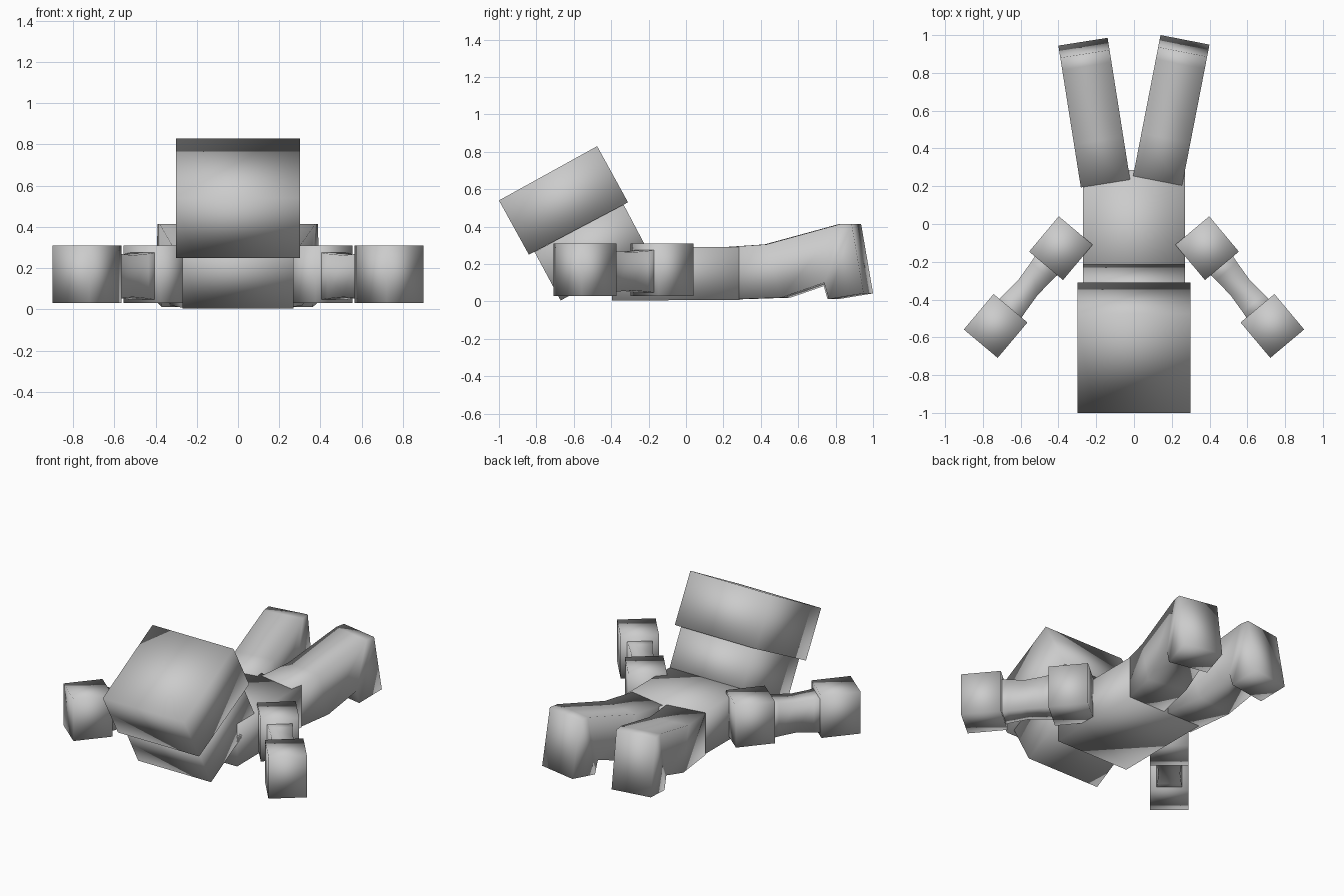
import bpy, math
from mathutils import Matrix, Vector

if "Cube" in bpy.data.objects:
    bpy.data.objects.remove(bpy.data.objects["Cube"])

grey = bpy.data.materials.new("plain grey")
grey.diffuse_color = (0.6, 0.6, 0.6, 1)
grey.use_nodes = True
grey.node_tree.nodes["Principled BSDF"].inputs["Base Color"].default_value = grey.diffuse_color


def make(name, verts, faces):
    mesh = bpy.data.meshes.new(name)
    mesh.from_pydata([tuple(v) for v in verts], [], faces)
    mesh.materials.append(grey)
    for p in mesh.polygons:
        p.use_smooth = True
    ob = bpy.data.objects.new(name, mesh)
    bpy.context.collection.objects.link(ob)
    return ob


def loft(name, rings, matrix=None):
    """Skin a row of four-cornered rings and cap both ends."""
    m = matrix or Matrix()
    verts = [m @ Vector(v) for r in rings for v in r]
    faces = [(3, 2, 1, 0)]
    for i in range(len(rings) - 1):
        for j in range(4):
            a, b = 4 * i + j, 4 * i + (j + 1) % 4
            faces.append((a, b, b + 4, a + 4))
    n = 4 * (len(rings) - 1)
    faces.append((n, n + 1, n + 2, n + 3))
    ob = make(name, verts, faces)
    # consistent outward normals
    import bmesh
    bm = bmesh.new()
    bm.from_mesh(ob.data)
    bmesh.ops.recalc_face_normals(bm, faces=bm.faces)
    bm.to_mesh(ob.data)
    bm.free()
    return ob


def slab(name, outline, half_width):
    """Box from a four-point side outline (y, z)."""
    return loft(name, [[(x, y, z) for y, z in outline]
                       for x in (-half_width, half_width)])


def ring(s, half, low, high):
    return [(-half, s, low), (half, s, low), (half, s, high), (-half, s, high)]


# Head, jaw block and torso
slab("head", [(-1, .54), (-.84, .25), (-.31, .53), (-.475, .83)], .30)
slab("neck", [(-.81, .265), (-.67, .005), (-.20, .265), (-.335, .52)], .27)
slab("torso", [(-.395, .005), (.285, .008), (.285, .29), (-.395, .29)], .27)

# Arms: shoulder block, waisted forearm and hand block
for side, label in ((1, "right"), (-1, "left")):
    turn = math.radians(-140 if side > 0 else 140)
    m = Matrix.Translation((side * .387, -.128, 0)) @ Matrix.Rotation(turn, 4, 'Z')
    loft(label + "_shoulder", [ring(s, .117, .03, .31) for s in (-.122, .122)], m)
    loft(label + "_forearm", [ring(s, .085 - d, .04 + d, .282 - d) for s, d in
                              ((.06, 0), (.16, .012), (.27, .02), (.38, .012), (.48, 0))], m)
    loft(label + "_hand", [ring(s, .117, .03, .31) for s in (.415, .66)], m)

# Legs: bent at the knee, the foot turned down; rows are bottom and top (s, z)
leg_rows = [((-.76, .01), (-.76, .29)),
            ((-.45, .02), (-.53, .305)),
            ((-.215, .10), (-.13, .413)),
            ((-.19, .012), (-.065, .413)),
            ((0, .043), (-.065, .413))]
for label, x, y, deg in (("right", .27, .975, -11), ("left", -.27, .965, 9)):
    m = Matrix.Translation((x, y, 0)) @ Matrix.Rotation(math.radians(deg), 4, 'Z')
    rings = [[(-.132, b[0], b[1]), (.132, b[0], b[1]),
              (.132, t[0], t[1]), (-.132, t[0], t[1])] for b, t in leg_rows]
    ob = loft(label + "_leg", rings, m)
    # merge the doubled top edge of the heel
    import bmesh
    bm = bmesh.new()
    bm.from_mesh(ob.data)
    bmesh.ops.remove_doubles(bm, verts=bm.verts, dist=1e-4)
    bmesh.ops.recalc_face_normals(bm, faces=bm.faces)
    bm.to_mesh(ob.data)
    bm.free()
